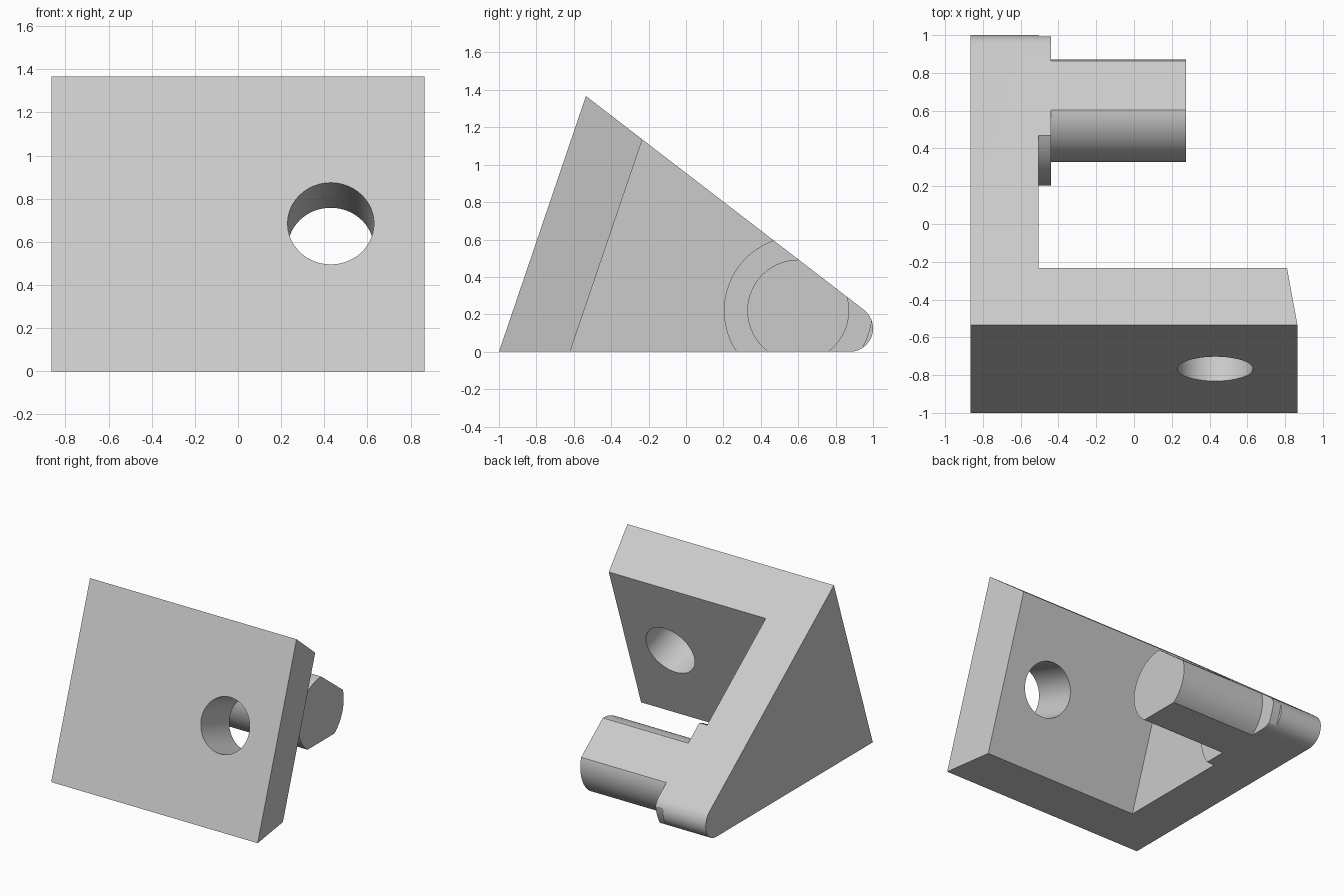
import bpy, bmesh, math
from mathutils import Vector

cube = bpy.data.objects.get("Cube")
if cube:
    bpy.data.objects.remove(cube, do_unlink=True)

grey = bpy.data.materials.new("light grey")
grey.use_nodes = True
grey.diffuse_color = (0.6, 0.6, 0.6, 1)
grey.node_tree.nodes["Principled BSDF"].inputs["Base Color"].default_value = grey.diffuse_color


def loft(name, start, end):
    """Solid between two matching loops of 3D points."""
    bm = bmesh.new()
    a = [bm.verts.new(p) for p in start]
    b = [bm.verts.new(p) for p in end]
    bm.faces.new(a)
    bm.faces.new(b[::-1])
    n = len(a)
    for i in range(n):
        bm.faces.new((a[i], b[i], b[(i + 1) % n], a[(i + 1) % n]))
    bmesh.ops.recalc_face_normals(bm, faces=bm.faces)
    mesh = bpy.data.meshes.new(name)
    bm.to_mesh(mesh)
    bm.free()
    mesh.materials.append(grey)
    obj = bpy.data.objects.new(name, mesh)
    bpy.context.collection.objects.link(obj)
    return obj


def prism(name, profile, x0, x1):
    return loft(name, [(x0, y, z) for y, z in profile], [(x1, y, z) for y, z in profile])


def arc(cy, cz, r, a0, a1, n):
    return [(cy + r * math.cos(a0 + (a1 - a0) * i / n),
             cz + r * math.sin(a0 + (a1 - a0) * i / n)) for i in range(n + 1)]


def disc(r):
    return arc(0.6, 0.22, r, 0, 2 * math.pi, 96)[:-1]


def combine(target, tool, operation):
    mod = target.modifiers.new(operation, 'BOOLEAN')
    mod.operation, mod.object, mod.solver = operation, tool, 'EXACT'
    bpy.context.view_layer.objects.active = target
    bpy.ops.object.modifier_apply(modifier=mod.name)
    bpy.data.objects.remove(tool, do_unlink=True)


# Directions along and through the leaning front plate
base = Vector((0, -1, 0))
up = Vector((0, 0.465, 1.365)).normalized()
inward = Vector((0, up.z, -up.y))
thickness = 0.36

# Side plate, oversized until the wedge envelope trims it
bracket = prism("bracket", [(-2, -1), (2, -1), (2, 2), (-2, 2)], -1.2, -0.505)


# Leaning front plate with its tapered free end
def plate_section(height):
    rows = [(-1, -0.2), (0.865 + 0.055 * 0.2 / thickness, -0.2), (0.81, thickness), (-1, thickness)]
    return [base + up * height + inward * d + Vector((x, 0, 0)) for x, d in rows]


combine(bracket, loft("front_plate", plate_section(-0.5), plate_section(1.8)), 'UNION')

# Boss and pin on the inside of the side plate
combine(bracket, prism("boss", disc(0.397), -0.7, -0.44), 'UNION')
combine(bracket, prism("pin", disc(0.272), -0.75, 0.275), 'UNION')

# Wedge outline with a rounded rear tip
slope = math.atan2(0.794, 0.608)
wedge = [(-1, 0), (-0.535, 1.367)] + arc(0.875, 0.125, 0.125, slope, -math.pi / 2, 24)
combine(bracket, prism("wedge_envelope", wedge, -0.865, 1), 'INTERSECT')

# Round hole square to the front plate
centre = base + up * (0.685 / up.z) + Vector((0.43, 0, 0))
ring = [centre + Vector((y, 0, 0)) + up * z for y, z in arc(0, 0, 0.2, 0, 2 * math.pi, 96)[:-1]]
combine(bracket, loft("hole_cutter", [p - inward * 0.2 for p in ring],
                      [p + inward * 0.5 for p in ring]), 'DIFFERENCE')

bpy.ops.object.select_all(action='DESELECT')
bracket.select_set(True)
bpy.context.view_layer.objects.active = bracket
bpy.ops.object.shade_smooth_by_angle(angle=math.radians(25))
